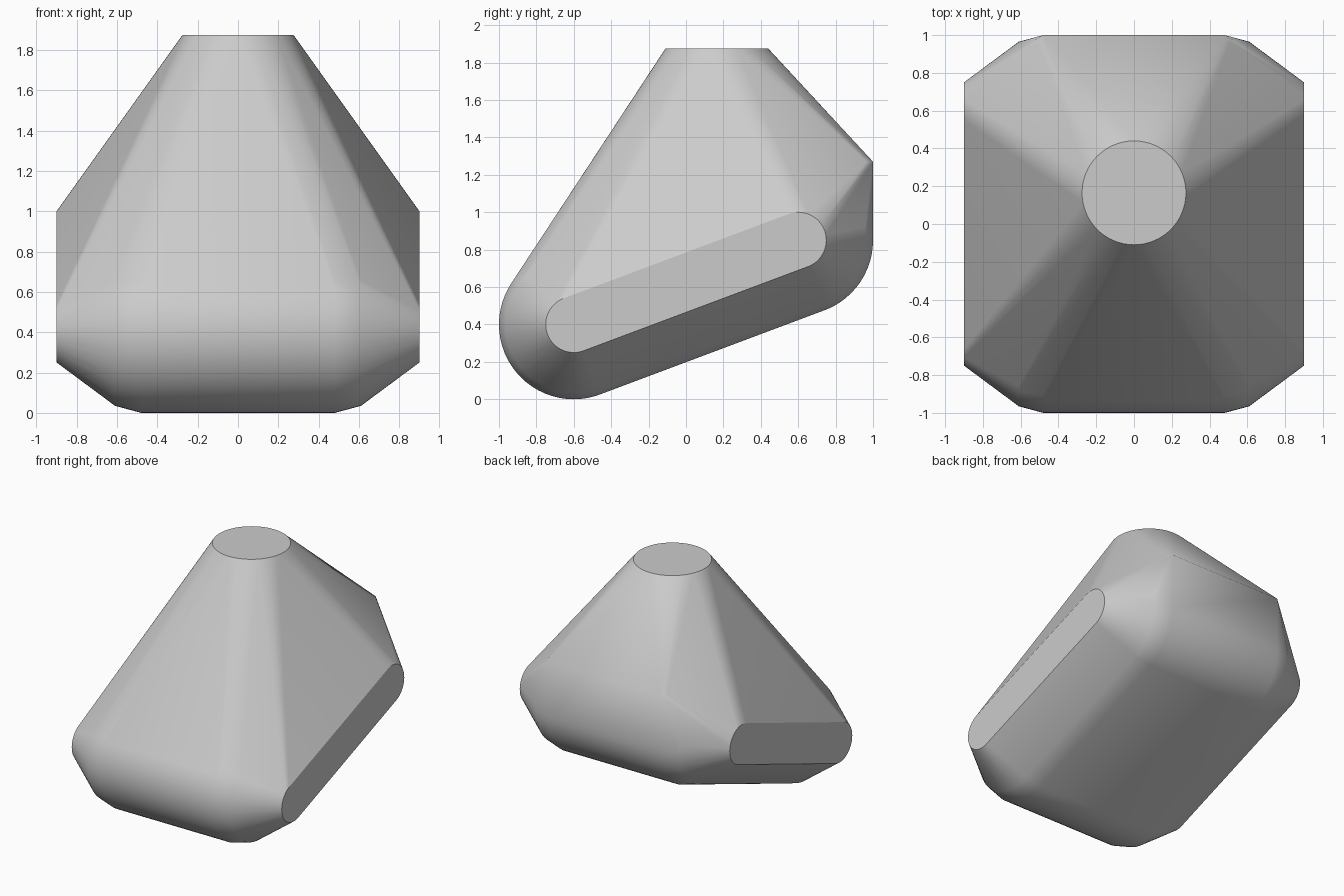
import bpy, bmesh
from math import cos, sin, tau, radians

cube = bpy.data.objects.get("Cube")
if cube:
    bpy.data.objects.remove(cube, do_unlink=True)

grey = bpy.data.materials.new("plain_grey")
grey.use_nodes = True
colour = (0.6, 0.6, 0.6, 1)
grey.diffuse_color = colour
grey.node_tree.nodes["Principled BSDF"].inputs["Base Color"].default_value = colour

SEGMENTS = 64


def circle(cx, cy, radius):
    return [(cx + radius * cos(tau * i / SEGMENTS), cy + radius * sin(tau * i / SEGMENTS))
            for i in range(SEGMENTS)]


points = []

# Front and back rollers with bevelled ends
for y, z in ((-0.6, 0.4), (0.6, 0.85)):
    for x, radius in ((0.48, 0.4), (0.61, 0.365), (0.9, 0.15)):
        for side in (-1, 1):
            points += [(side * x, py, pz) for py, pz in circle(y, z, radius)]

# Round top plate
points += [(px, py, 1.875) for px, py in circle(0, 0.165, 0.275)]

# Raised back edge with small clipped corners
for side in (-1, 1):
    points += [(side * 0.48, 1.0, 1.27), (side * 0.51, 0.965, 1.27)]

# Solid skin wrapped tightly around all the parts
bm = bmesh.new()
for p in points:
    bm.verts.new(p)
hull = bmesh.ops.convex_hull(bm, input=bm.verts[:])
bmesh.ops.delete(bm, geom=[v for v in bm.verts if not v.link_faces], context='VERTS')
bmesh.ops.dissolve_limit(bm, angle_limit=radians(0.1), verts=bm.verts[:], edges=bm.edges[:])
bmesh.ops.recalc_face_normals(bm, faces=bm.faces[:])

mesh = bpy.data.meshes.new("body")
bm.to_mesh(mesh)
bm.free()
mesh.materials.append(grey)
body = bpy.data.objects.new("body", mesh)
bpy.context.collection.objects.link(body)

bpy.ops.object.select_all(action='DESELECT')
body.select_set(True)
bpy.context.view_layer.objects.active = body
bpy.ops.object.shade_smooth_by_angle(angle=radians(30))
